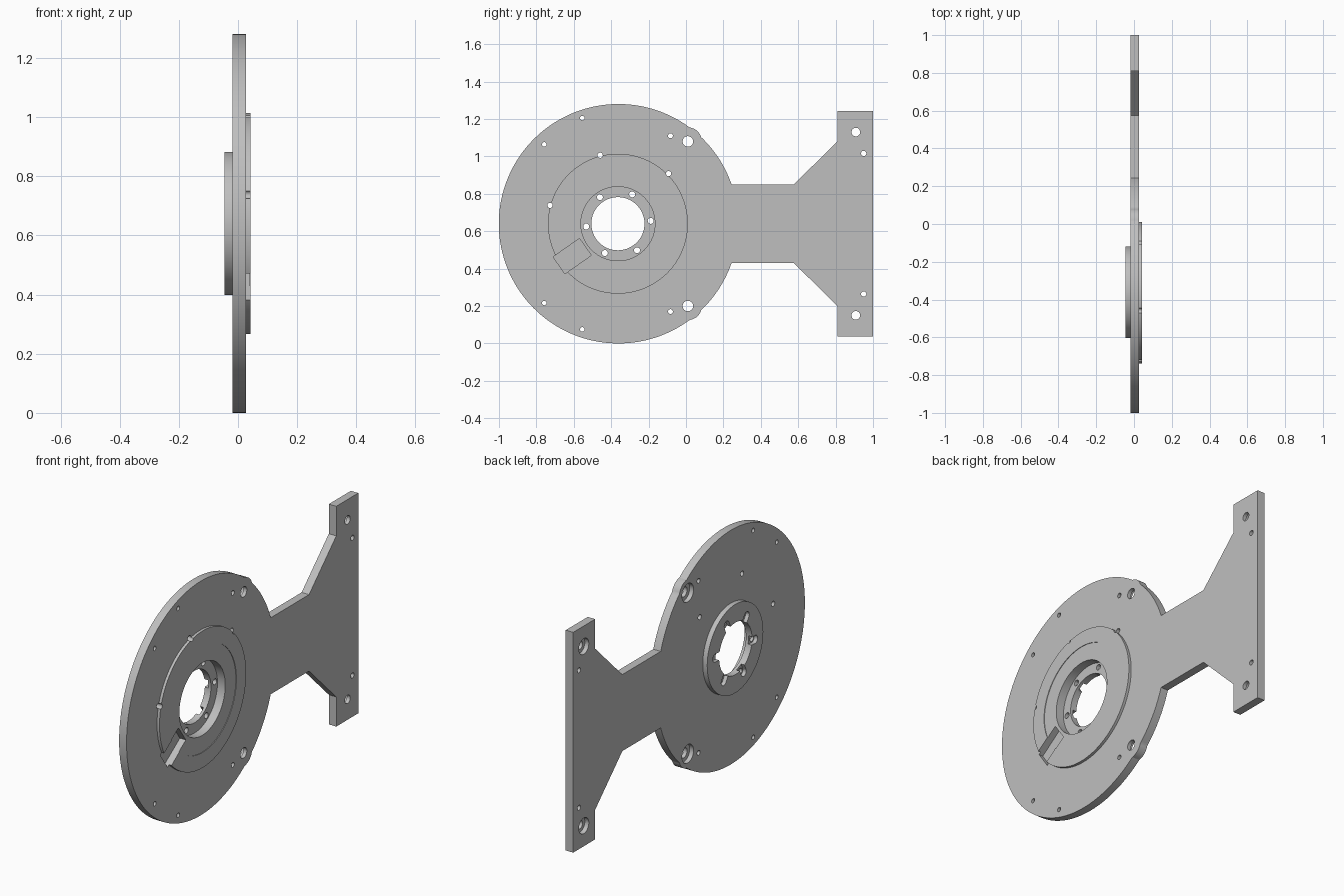
import bpy, bmesh, math
from mathutils import Matrix, Vector

cube = bpy.data.objects.get("Cube")
if cube:
    bpy.data.objects.remove(cube, do_unlink=True)

CY, CZ = -0.361, 0.64          # centre of the round plate
BACK, FRONT = -0.018, 0.027    # faces of the main plate

grey = bpy.data.materials.new("plain_grey")
grey.use_nodes = True
grey.diffuse_color = (0.52, 0.52, 0.52, 1)
grey.node_tree.nodes["Principled BSDF"].inputs["Base Color"].default_value = grey.diffuse_color


def finish(name, bm):
    bmesh.ops.recalc_face_normals(bm, faces=bm.faces[:])
    mesh = bpy.data.meshes.new(name)
    bm.to_mesh(mesh)
    bm.free()
    mesh.materials.append(grey)
    ob = bpy.data.objects.new(name, mesh)
    bpy.context.scene.collection.objects.link(ob)
    return ob


def disc(name, y, z, r, x0, x1, sides=32):
    """Cylinder along x."""
    bm = bmesh.new()
    place = Matrix.Translation(((x0 + x1) / 2, y, z)) @ Matrix.Rotation(math.pi / 2, 4, 'Y')
    bmesh.ops.create_cone(bm, cap_ends=True, segments=sides, radius1=r, radius2=r,
                          depth=x1 - x0, matrix=place)
    return finish(name, bm)


def prism(name, outline, x0, x1):
    """Outline in y, z extruded along x."""
    bm = bmesh.new()
    face = bm.faces.new([bm.verts.new((x0, y, z)) for y, z in outline])
    made = bmesh.ops.extrude_face_region(bm, geom=[face])["geom"]
    bmesh.ops.translate(bm, vec=(x1 - x0, 0, 0),
                        verts=[v for v in made if isinstance(v, bmesh.types.BMVert)])
    return finish(name, bm)


def radial_slot(name, angle, r0, r1, width, x0, x1):
    """Straight slot pointing away from the plate centre."""
    out = Vector((math.cos(angle), math.sin(angle)))
    side = Vector((-out.y, out.x)) * width / 2
    mid = Vector((CY, CZ))
    return prism(name, [mid + out * r0 + side, mid + out * r1 + side,
                        mid + out * r1 - side, mid + out * r0 - side], x0, x1)


def polar(angle, r):
    return CY + r * math.cos(angle), CZ + r * math.sin(angle)


def combine(tool, operation):
    mod = plate.modifiers.new(operation.title(), 'BOOLEAN')
    mod.operation, mod.solver, mod.object = operation, 'EXACT', tool
    bpy.context.view_layer.objects.active = plate
    bpy.ops.object.modifier_apply(modifier=mod.name)
    bpy.data.objects.remove(tool, do_unlink=True)


def cut(tool):
    combine(tool, 'DIFFERENCE')


def cut_hole(y, z, r, x0=-0.1, x1=0.1, sides=32):
    cut(disc("hole_cutter", y, z, r, x0, x1, sides))


# Round plate with stem, flared mounting end and lugs
plate = disc("mounting_plate", CY, CZ, 0.64, BACK, FRONT, 160)
upper = [(-0.1, 0.849), (0.575, 0.849), (0.81, 1.08), (0.81, 1.242), (1.0, 1.242)]
lower = [(y, 2 * CZ - z) for y, z in reversed(upper)]
combine(prism("arm", upper + lower, BACK, FRONT), 'UNION')
for s in (-1, 1):
    combine(disc("lug", 0.01, CZ + s * 0.44, 0.075, BACK, FRONT, 48), 'UNION')

# Raised disc on one side, hub boss on the other
combine(disc("raised_disc", CY - 0.003, CZ, 0.374, 0, 0.042, 128), 'UNION')
combine(disc("hub_boss", CY, CZ, 0.242, -0.045, 0, 96), 'UNION')

# Shallow step, bearing recess and centre bore
cut_hole(CY - 0.003, CZ, 0.29, 0.039, 0.1, 128)
cut_hole(CY - 0.003, CZ, 0.198, -0.008, 0.1, 96)
cut_hole(CY - 0.003, CZ, 0.142, sides=96)

# Angled pocket through the raised disc
cut(radial_slot("pocket_cutter", math.radians(215), 0.216, 0.388, 0.11, 0.003, 0.1))

# Hub screw holes with open slots behind
for k in range(6):
    a = math.radians(5 + 60 * k)
    y, z = polar(a, 0.173)
    cut_hole(y, z, 0.016)
    cut(radial_slot("slot_cutter", a, 0.11, 0.173, 0.044, -0.1, -0.024))
    cut_hole(y, z, 0.022, -0.1, -0.024)

# Holes on the rim of the raised disc
for degrees in (45, 105, 165):
    cut_hole(*polar(math.radians(degrees), 0.379), 0.014)

# Mirrored holes: small through holes, then counterbored ones
for s in (-1, 1):
    for y, dz, r in ((-0.555, 0.565, 0.012), (-0.758, 0.424, 0.012),
                     (-0.083, 0.47, 0.013), (0.95, 0.376, 0.014)):
        cut_hole(y, CZ + s * dz, r)
    for y, dz, r, bore in ((0.01, 0.44, 0.028, 0.05), (0.908, 0.49, 0.023, 0.043)):
        cut_hole(y, CZ + s * dz, r)
        cut_hole(y, CZ + s * dz, bore, -0.1, 0.006)

bpy.ops.object.select_all(action='DESELECT')
plate.select_set(True)
bpy.context.view_layer.objects.active = plate
bpy.ops.object.shade_smooth_by_angle(angle=math.radians(30))
